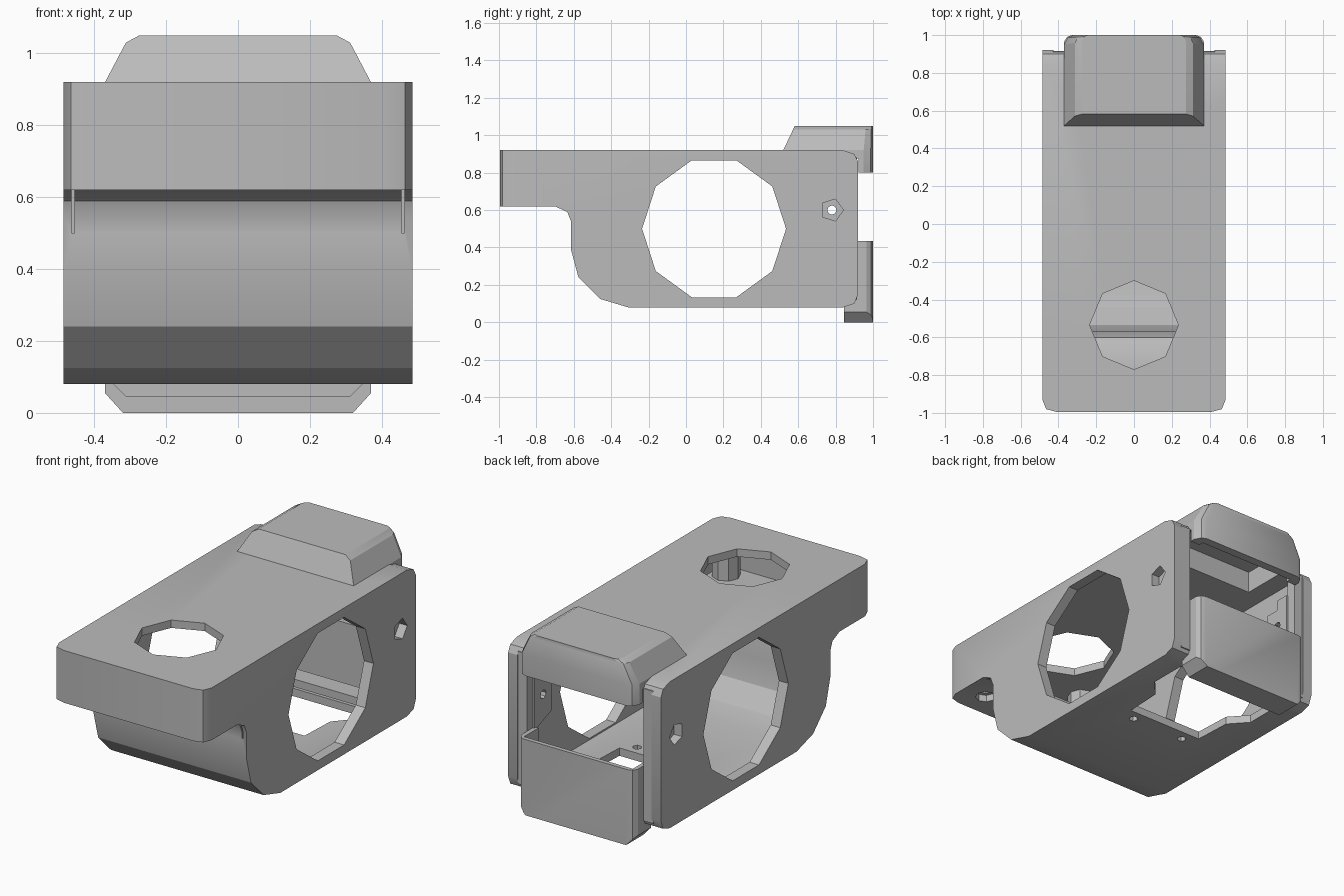
import bpy, bmesh, math
from mathutils import Vector

if "Cube" in bpy.data.objects:
    bpy.data.objects.remove(bpy.data.objects["Cube"], do_unlink=True)

grey = bpy.data.materials.new("plain_grey")
grey.use_nodes = True
grey.diffuse_color = (0.5, 0.5, 0.5, 1)
grey.node_tree.nodes["Principled BSDF"].inputs["Base Color"].default_value = (0.5, 0.5, 0.5, 1)

PLACE = {
    "X": lambda a, b, d: (d, a, b),
    "Y": lambda a, b, d: (a, d, b),
    "Z": lambda a, b, d: (a, b, d),
}


def loft(name, rings):
    """Closed solid through rings of equal point count."""
    bm = bmesh.new()
    loops = [[bm.verts.new(p) for p in ring] for ring in rings]
    n = len(loops[0])
    bm.faces.new(loops[0])
    bm.faces.new(loops[-1])
    for low, high in zip(loops, loops[1:]):
        for i in range(n):
            j = (i + 1) % n
            bm.faces.new((low[i], low[j], high[j], high[i]))
    bmesh.ops.recalc_face_normals(bm, faces=bm.faces)
    mesh = bpy.data.meshes.new(name)
    bm.to_mesh(mesh)
    bm.free()
    mesh.materials.append(grey)
    obj = bpy.data.objects.new(name, mesh)
    bpy.context.collection.objects.link(obj)
    return obj


def prism(name, outline, axis, lo, hi):
    put = PLACE[axis]
    return loft(name, [[put(a, b, d) for a, b in outline] for d in (lo, hi)])


def ngon(a, b, r, n):
    return [(a + r * math.cos(math.tau * i / n), b + r * math.sin(math.tau * i / n)) for i in range(n)]


def rect(a0, a1, b0, b1):
    return [(a0, b0), (a1, b0), (a1, b1), (a0, b1)]


def mirrored(half):
    """Complete a symmetric outline from its +x half."""
    return half + [(-a, b) for a, b in reversed(half)]


def carve(obj, cutters, operation="DIFFERENCE"):
    """Apply booleans, keeping cutters until they are cleared."""
    for cutter in cutters:
        cutter.hide_render = True
        mod = obj.modifiers.new("cut", "BOOLEAN")
        mod.object, mod.operation, mod.solver = cutter, operation, "EXACT"
    bpy.context.view_layer.update()
    graph = bpy.context.evaluated_depsgraph_get()
    mesh = bpy.data.meshes.new_from_object(obj.evaluated_get(graph))
    obj.modifiers.clear()
    obj.data = mesh


parts, tools = [], []


def tool(obj):
    tools.append(obj)
    return obj


# Housing: side profile trimmed to the plan with clipped front corners
housing = prism("housing", [
    (-1, 0.62), (-0.70, 0.62), (-0.635, 0.59), (-0.615, 0.54), (-0.615, 0.39),
    (-0.575, 0.24), (-0.46, 0.125), (-0.31, 0.08), (0.84, 0.08), (0.9, 0.1),
    (0.92, 0.15), (0.92, 0.86), (0.9, 0.9), (0.84, 0.92), (-1, 0.92)], "X", -0.485, 0.485)
plan = tool(prism("plan_trim", mirrored([
    (0.41, -0.995), (0.465, -0.98), (0.485, -0.93), (0.485, 1.1)]), "Z", -0.1, 1.2))
carve(housing, [plan], "INTERSECT")

cavity = tool(prism("cavity_cutter", [
    (-0.95, 0.665), (-0.70, 0.665), (-0.60, 0.62), (-0.57, 0.54), (-0.57, 0.4),
    (-0.535, 0.265), (-0.44, 0.165), (-0.3, 0.125), (0.921, 0.125),
    (0.921, 0.875), (-0.95, 0.875)], "X", -0.425, 0.425))
roof_pocket = tool(prism("roof_pocket_cutter", mirrored([(0.31, 0.6), (0.31, 0.95)]), "Z", 0.7, 1.0))
side_holes = tool(prism("side_hole_cutter", ngon(0.15, 0.5, 0.385, 10), "X", -0.6, 0.6))
screw_hole = tool(prism("screw_hole_cutter", ngon(0.78, 0.6, 0.025, 8), "X", -0.6, 0.6))
top_hole = tool(prism("top_hole_cutter", ngon(0, -0.535, 0.235, 8), "Z", 0.8, 1.0))
floor_hole = tool(prism("floor_hole_cutter", mirrored([
    (0.24, 0.26), (0.25, 0.48), (0.34, 0.58), (0.34, 0.8)]), "Z", 0.0, 0.2))
cuts = [cavity, roof_pocket, side_holes, screw_hole, top_hole, floor_hole]
for s in (-1, 1):
    edge = sorted((s * 0.435, s * 0.5))
    cuts.append(tool(prism("nut_recess_cutter", ngon(0.78, 0.6, 0.062, 5), "X", *edge)))
    cuts.append(tool(prism("post_recess_cutter", ngon(s * 0.34, -0.85, 0.055, 8), "Z", 0.5, 0.7)))
    cuts.append(tool(prism("floor_screw_cutter", ngon(s * 0.17, 0.2, 0.025, 6), "Z", 0.0, 0.2)))
    slit = sorted((s * 0.455, s * 0.463))
    cuts.append(tool(prism("slit_cutter", rect(-0.7, -0.6, 0.5, 0.625), "X", *slit)))
carve(housing, cuts)
parts.append(housing)


# Rear top hood: clipped plan, tapering upward, hollow underneath
def hood_ring(z, x, front, clip, back=1.0):
    half = [(x, front), (x, back - clip), (x - clip * 0.4, back - clip * 0.25), (x - clip, back)]
    return [(a, b, z) for a, b in mirrored(half)]


hood = loft("rear_top_hood", [
    hood_ring(0.80, 0.37, 0.52, 0.05), hood_ring(0.92, 0.37, 0.52, 0.05),
    hood_ring(1.03, 0.312, 0.572, 0.04), hood_ring(1.05, 0.275, 0.582, 0.03)])
carve(hood, [cavity, roof_pocket])
parts.append(hood)

# Rear lower pocket: thin wall, open at the top, clipped base
pocket = prism("rear_lower_pocket", mirrored([
    (0.32, 0.0), (0.37, 0.055), (0.37, 0.435)]), "Y", 0.845, 1.0)
clip = tool(prism("pocket_trim", mirrored([
    (0.37, 0.8), (0.37, 0.965), (0.355, 0.99), (0.33, 1.0)]), "Z", -0.1, 0.6))
carve(pocket, [clip], "INTERSECT")
hollow = tool(prism("pocket_hollow_cutter", mirrored([
    (0.31, 0.045), (0.345, 0.08), (0.345, 0.5)]), "Y", 0.8, 0.975))
carve(pocket, [hollow])
parts.append(pocket)

# Inner lugs, rear rims and screw posts on both sides
for side, s in (("left", 1), ("right", -1)):
    lug = prism(side + "_screw_lug", [
        (0.70, 0.48), (0.86, 0.42), (0.86, 0.76), (0.78, 0.76), (0.78, 0.7), (0.70, 0.7)],
        "X", *sorted((s * 0.36, s * 0.43)))
    carve(lug, [screw_hole])
    rim = prism(side + "_rear_rim", rect(0.855, 0.915, 0.12, 0.88), "X", *sorted((s * 0.37, s * 0.43)))
    post = prism(side + "_screw_post", ngon(s * 0.34, -0.85, 0.075, 8), "Z", 0.66, 0.88)
    bore = tool(prism("bore_cutter", ngon(s * 0.34, -0.85, 0.03, 8), "Z", 0.6, 0.82))
    carve(post, [bore])
    parts += [lug, rim, post]

for cutter in tools:
    bpy.data.objects.remove(cutter, do_unlink=True)

# Smooth the gentle curves and keep the facets crisp
bpy.ops.object.select_all(action="DESELECT")
for obj in parts:
    obj.select_set(True)
bpy.context.view_layer.objects.active = housing
bpy.ops.object.shade_smooth_by_angle(angle=math.radians(25))
